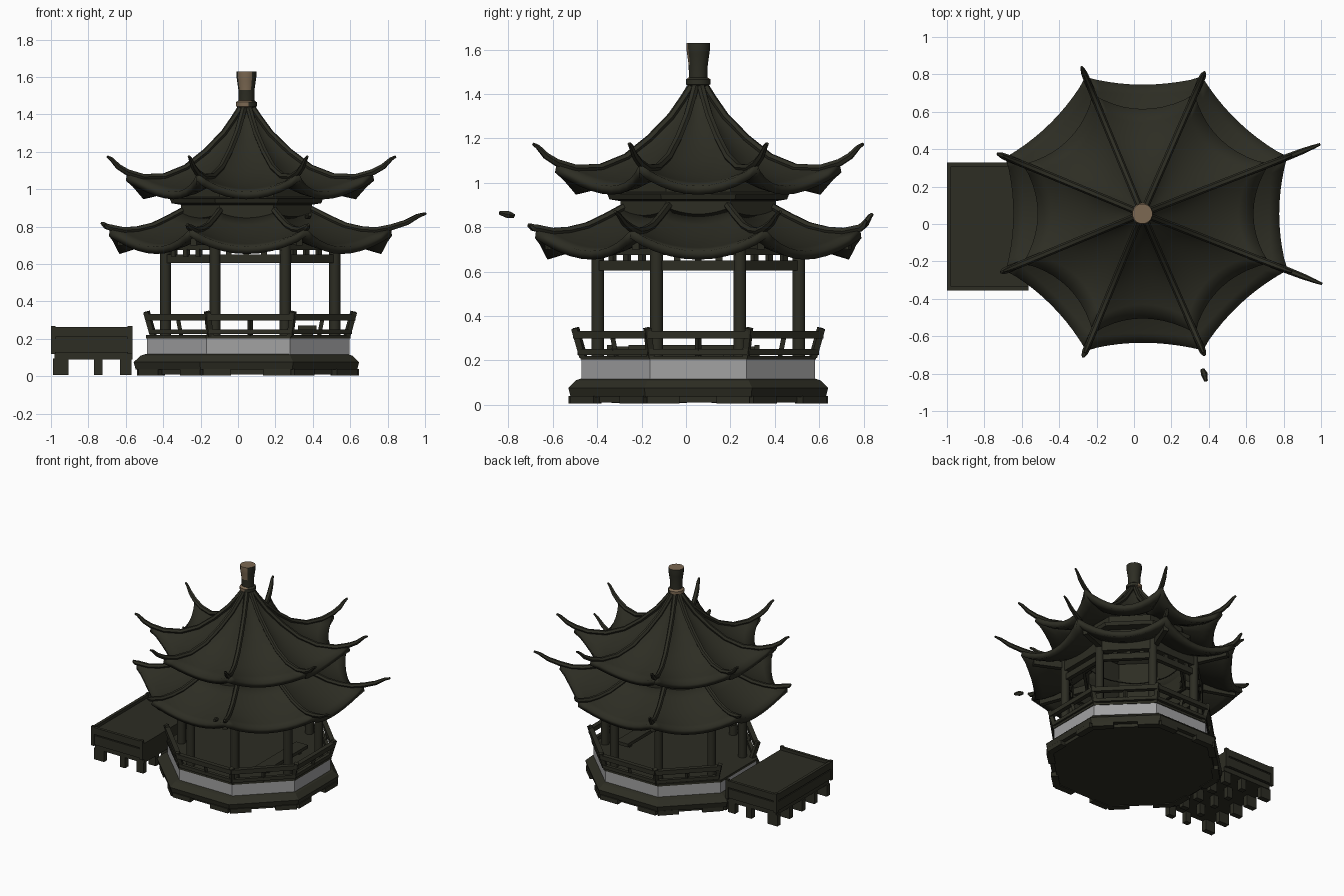
import bpy, bmesh, math
from mathutils import Vector

if "Cube" in bpy.data.objects:
    bpy.data.objects.remove(bpy.data.objects["Cube"])

CX, CY = 0.045, 0.055          # pavilion axis
C8, S8 = math.cos(math.pi / 8), math.sin(math.pi / 8)


def mat(name, rgb):
    m = bpy.data.materials.new(name)
    m.diffuse_color = (*rgb, 1)
    m.use_nodes = True
    m.node_tree.nodes["Principled BSDF"].inputs["Base Color"].default_value = m.diffuse_color
    return m


DARK = mat("dark olive", (0.026, 0.026, 0.017))
GREY = mat("stone grey", (0.36, 0.36, 0.365))
TAN = mat("tan", (0.20, 0.14, 0.085))


def finish(name, bm, material=DARK, smooth=False, fix=True):
    if fix:
        bmesh.ops.recalc_face_normals(bm, faces=bm.faces)
    me = bpy.data.meshes.new(name)
    bm.to_mesh(me)
    bm.free()
    ob = bpy.data.objects.new(name, me)
    bpy.context.collection.objects.link(ob)
    me.materials.append(material)
    if smooth:
        bpy.ops.object.select_all(action='DESELECT')
        ob.select_set(True)
        bpy.context.view_layer.objects.active = ob
        bpy.ops.object.shade_smooth_by_angle(angle=math.radians(40))
    return ob


def lathe(name, prof, n=8, ring=False, sx=1.0, material=DARK, smooth=False):
    """Prism of n sides from (apothem, z) points; ring closes the profile on itself."""
    bm = bmesh.new()
    k = 1 / math.cos(math.pi / n)
    rows = [[bm.verts.new((CX + sx * a * k * math.cos((j + .5) * 2 * math.pi / n),
                           CY + a * k * math.sin((j + .5) * 2 * math.pi / n), z))
             for j in range(n)] for a, z in prof]
    for i in range(len(rows) if ring else len(rows) - 1):
        p, q = rows[i], rows[(i + 1) % len(rows)]
        for j in range(n):
            bm.faces.new((p[j], p[(j + 1) % n], q[(j + 1) % n], q[j]))
    if not ring:
        bm.faces.new(rows[0])
        bm.faces.new(rows[-1])
    return finish(name, bm, material, smooth)


def add_tube(bm, path, radii, n=6):
    rows = []
    for i, p in enumerate(path):
        d = (path[min(i + 1, len(path) - 1)] - path[max(i - 1, 0)]).normalized()
        u = d.cross(Vector((0, 0, 1)))
        u = u.normalized() if u.length > 1e-4 else Vector((1, 0, 0))
        v = u.cross(d)
        rows.append([bm.verts.new(p + radii[i] * (u * math.cos(a) + v * math.sin(a)))
                     for a in [2 * math.pi * j / n for j in range(n)]])
    for p, q in zip(rows, rows[1:]):
        for j in range(n):
            bm.faces.new((p[j], p[(j + 1) % n], q[(j + 1) % n], q[j]))
    bm.faces.new(rows[0])
    bm.faces.new(rows[-1])


def add_box(bm, a, b, w, h):
    d = (b - a).normalized()
    u = d.cross(Vector((0, 0, 1))).normalized() * w / 2
    v = Vector((0, 0, h / 2))
    r = [[bm.verts.new(p + s * u + t * v) for s, t in ((-1, -1), (1, -1), (1, 1), (-1, 1))]
         for p in (a, b)]
    for j in range(4):
        bm.faces.new((r[0][j], r[0][(j + 1) % 4], r[1][(j + 1) % 4], r[1][j]))
    bm.faces.new(r[0])
    bm.faces.new(r[1])


def block(bm, x0, x1, y0, y1, z0, z1):
    y = (y0 + y1) / 2
    z = (z0 + z1) / 2
    add_box(bm, Vector((x0, y, z)), Vector((x1, y, z)), y1 - y0, z1 - z0)


def polar(r, ang, z, sx=1.0):
    x = r * math.cos(ang)
    return Vector((CX + (x * sx if x > 0 else x), CY + r * math.sin(ang), z))


def corner(k, r, z):
    return polar(r, (k + .5) * math.pi / 4, z)


def roof(name, hip, mid, tips, sx=1.06, n=10):
    """Eight sagging panels between hip curves, plus a tapered ridge on each hip."""
    bm = bmesh.new()
    for k in range(8):
        grid = []
        for (hr, hz), (mr, mz) in zip(hip, mid):
            row = []
            for j in range(n + 1):
                t = 2 * j / n - 1
                ax, lat = mr + (hr * C8 - mr) * t * t, hr * S8 * t
                p = polar(math.hypot(ax, lat), math.atan2(lat, ax) + k * math.pi / 4,
                          mz + (hz - mz) * t * t, sx)
                row.append(bm.verts.new(p))
            grid.append(row)
        for p, q in zip(grid, grid[1:]):
            for j in range(n):
                bm.faces.new((p[j], q[j], q[j + 1], p[j + 1]))
    bmesh.ops.remove_doubles(bm, verts=bm.verts, dist=0.0005)
    ob = finish(name, bm, smooth=True, fix=False)
    m = ob.modifiers.new("eave thickness", 'SOLIDIFY')
    m.thickness, m.offset = 0.04, -1
    bm = bmesh.new()
    for k in range(8):
        (er, ez), (R, tz) = hip[-1], tips[k]
        pts = [(r, z + .006) for r, z in hip]
        pts += [(er + (R - er) * .45, ez + (tz - ez) * .4),
                (er + (R - er) * .8, ez + (tz - ez) * .85), (R, tz)]
        path = [polar(r, (k + .5) * math.pi / 4, z, sx) for r, z in pts]
        add_tube(bm, path, [.018] * (len(pts) - 3) + [.016, .011, .007])
    finish(name + "_ridges", bm, smooth=True)


# plinth with feet at the corners, grey band and floor
lathe("plinth", [(.575, .035), (.585, .075), (.55, .11), (.52, .12)], sx=1.03)
lathe("plinth_core", [(.545, .01), (.545, .04)], sx=1.03)
bm = bmesh.new()
for k in range(8):
    c = polar(.605, (k + .5) * math.pi / 4, .022, 1.03)
    for s in (-1, 1):
        d = polar(.605, (k + .5 + s) * math.pi / 4, .022, 1.03)
        add_box(bm, c, c.lerp(d, .32), .05, .035)
finish("plinth_feet", bm)
lathe("stone_band", [(.525, .115), (.525, .205)], sx=1.03, material=GREY).location.x = .01
lathe("floor", [(.53, .203), (.53, .22)], sx=1.03).location.x = .01

# columns and lintels
bm = bmesh.new()
for k in range(8):
    add_tube(bm, [corner(k, .49, .21), corner(k, .49, .77)], [.03] * 2, 10)
finish("columns", bm, smooth=True).location.x = .02
lintels = [lathe("lintel", [(.435, .605), (.468, .605), (.468, .65), (.435, .65)], ring=True),
           lathe("upper_lintel", [(.43, .675), (.475, .675), (.475, .75), (.43, .75)], ring=True)]
for ob in lintels:
    ob.location.x = .02
bm = bmesh.new()
for k in range(8):
    add_box(bm, corner(k, .34, .735), corner(k, .74, .725), .035, .05)
    a, b = corner(k, .49, .66), corner(k + 1, .49, .66)
    for t in (.25, .5, .75):
        add_box(bm, a.lerp(b, t - .04), a.lerp(b, t + .04), .02, .04)
finish("brackets", bm)

# tilted railings on every side but the one facing the landing
bm = bmesh.new()
for k in range(8):
    add_tube(bm, [corner(k, .56, .215), corner(k, .60, .345)], [.02] * 2, 4)
    if k == 3:
        continue
    for r, z, w in ((.592, .315, .034), (.575, .238, .026)):
        add_box(bm, corner(k, r, z), corner(k + 1, r, z), w, w)
    a = corner(k, .565, .22).lerp(corner(k + 1, .565, .22), .5)
    b = corner(k, .592, .31).lerp(corner(k + 1, .592, .31), .5)
    add_tube(bm, [a, b], [.015] * 2, 4)
finish("railings", bm).location.x = .02

# bench inside
bm = bmesh.new()
block(bm, .32, .42, -.26, .25, .245, .27)
for y in (-.2, .17):
    block(bm, .34, .40, y, y + .03, .22, .25)
finish("bench", bm)

# lower roof, drum and upper roof
roof("lower_roof",
     [(.35, .89), (.45, .84), (.54, .80), (.63, .78), (.71, .775), (.79, .79)],
     [(.32, .865), (.41, .81), (.49, .765), (.57, .73), (.64, .707), (.69, .692)],
     [(.97, .87), (.82, .83), (.85, .86), (.84, .82), (.82, .81), (.83, .81), (.82, .81),
      (.98, .87)])
lathe("drum", [(.33, .70), (.35, .70), (.35, 1.03), (.33, 1.03)], ring=True)
lathe("drum_cornice", [(.34, .915), (.40, .925), (.41, .95), (.34, .96)], ring=True)
roof("upper_roof",
     [(.036, 1.425), (.07, 1.375), (.13, 1.295), (.235, 1.195), (.35, 1.11), (.475, 1.063),
      (.60, 1.06), (.69, 1.085)],
     [(.034, 1.425), (.063, 1.365), (.115, 1.275), (.20, 1.18), (.30, 1.095), (.40, 1.037),
      (.485, 1.003), (.56, .985)],
     [(.815 if k in (0, 7) else .805, 1.175) for k in range(8)])

# loose roof tip at the front
bm = bmesh.new()
add_tube(bm, [Vector((.365, -.775, .85)), Vector((.375, -.80, .856)), Vector((.385, -.84, .865))],
         [.01, .018, .01])
finish("loose_tip", bm)

# finial with tan top, front left patch and collar
fin = lathe("finial", [(.035, 1.39), (.042, 1.437), (.056, 1.443), (.056, 1.465), (.042, 1.475),
                       (.043, 1.53), (.05, 1.58), (.053, 1.60), (.053, 1.63)], n=16, smooth=True)
fin.data.materials.append(TAN)
for f in fin.data.polygons:
    n, z = f.normal, f.center.z
    if (z > 1.62 and n.z > .9) or (z > 1.54 and n.y < -.3 and -.75 < n.x < .4) \
            or (1.438 < z < 1.472 and n.x < .25):
        f.material_index = 1

# landing stage: deck, edge boards, posts and rows of legs
X0, X1, Y0, Y1 = -1.0, -.565, -.355, .33
bm = bmesh.new()
block(bm, X0 + .01, X1, Y0 + .01, Y1 - .01, .125, .24)
block(bm, X0 + .02, X1, Y0 + .02, Y1 - .02, .09, .125)
finish("landing_deck", bm)
bm = bmesh.new()
for y in (Y0, Y1 - .022):
    block(bm, X0, X1, y, y + .022, .21, .262)
    block(bm, X0, X1, y + .003, y + .019, .13, .20)
    for x in (X0, X1 - .025):
        block(bm, x, x + .025, y, y + .022, .12, .268)
block(bm, X0, X0 + .022, Y0, Y1, .21, .262)
block(bm, X0 + .003, X0 + .022, Y0, Y1, .13, .20)
finish("landing_edge_boards", bm)
bm = bmesh.new()
for x, w in ((X0 + .01, .085), (-.77, .045), (-.63, .06)):
    for j in range(5):
        y = Y0 + .02 + j * .15
        block(bm, x, x + w, y, y + .04, .008, .095)
finish("landing_legs", bm)
